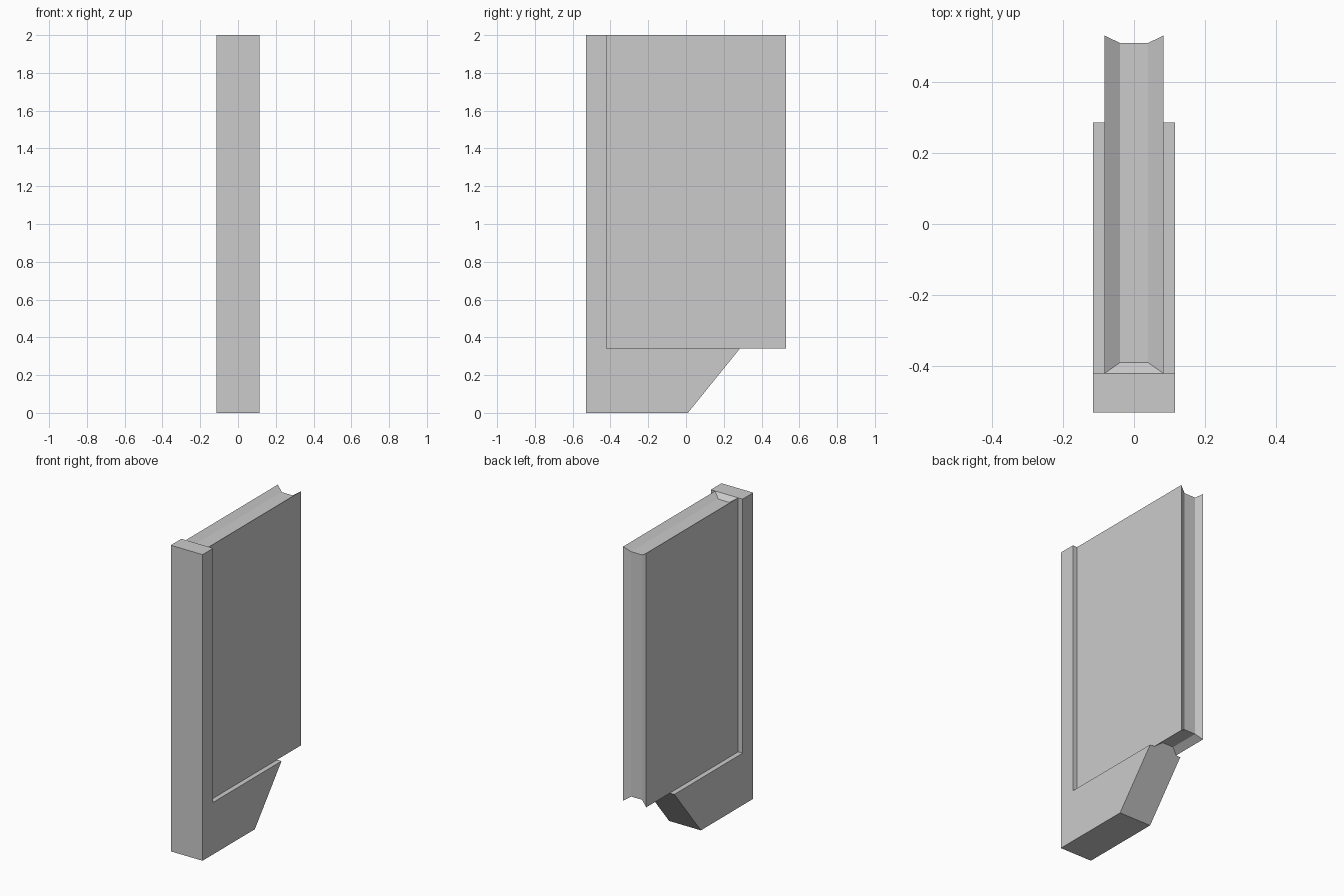
import bpy, bmesh

if "Cube" in bpy.data.objects:
    bpy.data.objects.remove(bpy.data.objects["Cube"])


def loft(name, rings):
    """Skin matching (y, z) outlines placed at successive x positions."""
    bm = bmesh.new()
    loops = [[bm.verts.new((x, y, z)) for y, z in pts] for x, pts in rings]
    for a, b in zip(loops, loops[1:]):
        n = len(a)
        for i in range(n):
            j = (i + 1) % n
            bm.faces.new((a[i], a[j], b[j], b[i]))
    bm.faces.new(loops[0])
    bm.faces.new(loops[-1])
    bmesh.ops.remove_doubles(bm, verts=bm.verts, dist=1e-5)
    bmesh.ops.recalc_face_normals(bm, faces=bm.faces)
    mesh = bpy.data.meshes.new(name)
    bm.to_mesh(mesh)
    bm.free()
    obj = bpy.data.objects.new(name, mesh)
    bpy.context.collection.objects.link(obj)
    return obj


def mirrored(half):
    """Complete a list of rings given from -x towards the middle."""
    return half + [(-x, pts) for x, pts in reversed(half)]


FRONT, BACK, TOP = -0.53, 0.53, 2.0
POST, LEDGE = -0.42, 0.34          # inner faces of the frame
D = 0.03                           # groove depth
W_FRAME, W_PANEL, W_WEB = 0.115, 0.083, 0.04

# L-shaped frame with a slanted foot and a tapered tongue along its inside
base = [(FRONT, TOP), (FRONT, 0), (0.01, 0), (0.285, LEDGE), (0.285, LEDGE),
        (POST, LEDGE), (POST, TOP), (POST, TOP)]
tongue = base[:4] + [(0.285 + D * 0.81, LEDGE + D), (POST + D, LEDGE + D),
                     (POST + D, TOP - D), (POST, TOP)]
loft("frame", mirrored([(-W_FRAME, base), (-W_PANEL, base), (-W_WEB, tongue)]))


# Panel with a tapered groove running around its edge
def rect(y0, y1, z0, z1):
    return [(y0, z0), (y1, z0), (y1, z1), (y0, z1)]


full = rect(POST, BACK, LEDGE, TOP)
web = rect(POST + D, BACK - 0.021, LEDGE + D, TOP - D)
loft("panel", mirrored([(-W_PANEL, full), (-W_WEB, web)]))
